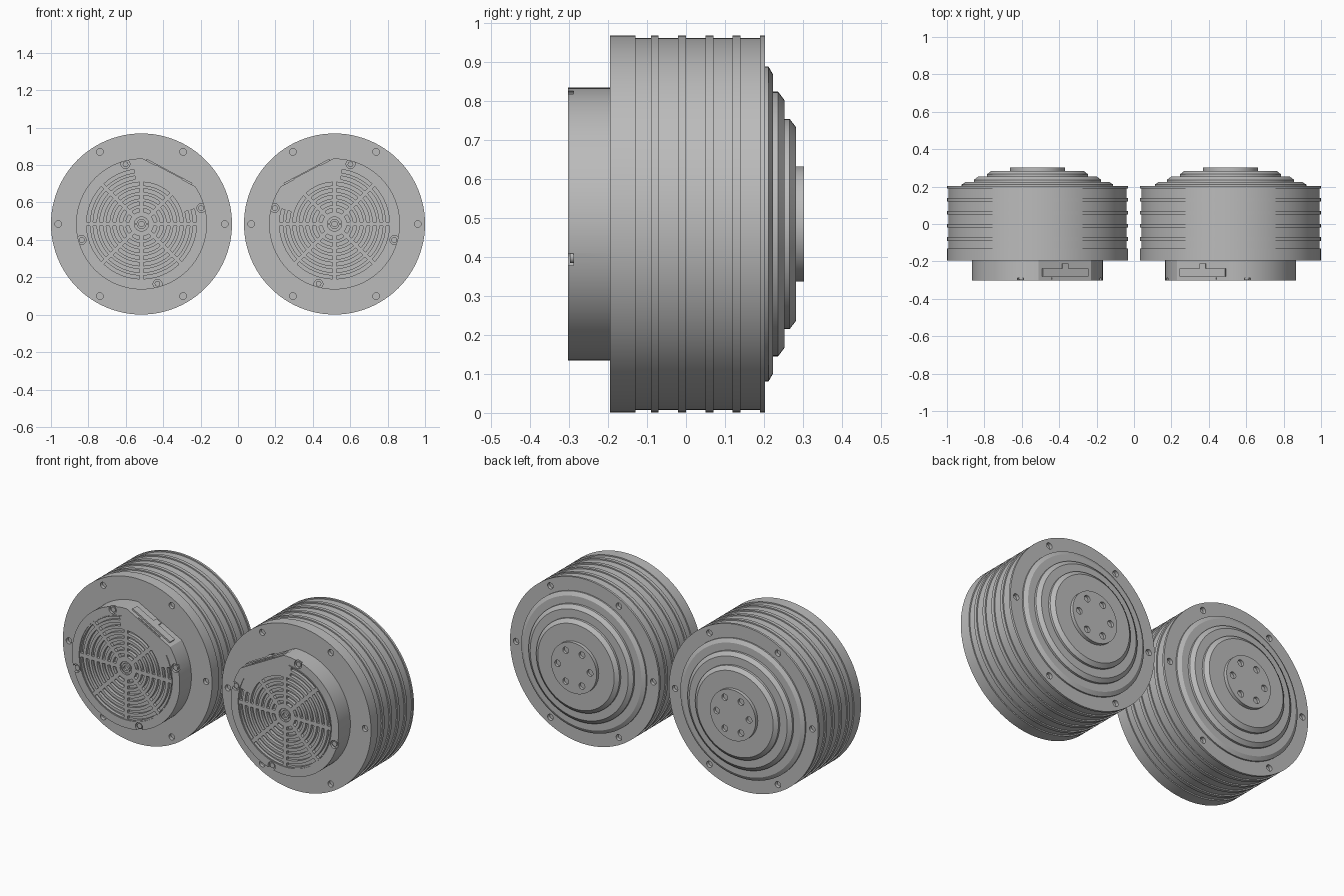
import bpy, bmesh
from math import radians, sin, cos, degrees, pi

if "Cube" in bpy.data.objects:
    bpy.data.objects.remove(bpy.data.objects["Cube"], do_unlink=True)

metal = bpy.data.materials.new("grey metal")
metal.use_nodes = True
GREY = (0.5, 0.5, 0.5, 1)
metal.diffuse_color = GREY
metal.node_tree.nodes["Principled BSDF"].inputs["Base Color"].default_value = GREY

CENTRE_X, CENTRE_Z = 0.516, 0.485
FLAT_ANGLE, FLAT_HALF, CAP_R = 62, 27, 0.35


def arc(r, a0, a1, steps):
    return [(r * cos(radians(a0 + (a1 - a0) * i / steps)),
             r * sin(radians(a0 + (a1 - a0) * i / steps))) for i in range(steps + 1)]


def circle(r, dist=0, angle=0, steps=20):
    cx, cz = dist * cos(radians(angle)), dist * sin(radians(angle))
    return [(cx + x, cz + z) for x, z in arc(r, 0, 360, steps)[:-1]]


def sector(r0, r1, a0, a1, steps):
    return arc(r0, a0, a1, steps) + arc(r1, a1, a0, steps)


def block(d0, d1, half, angle):
    # rectangle whose long side is tangent to the given direction
    c, s = cos(radians(angle)), sin(radians(angle))
    return [(d * c - t * s, d * s + t * c)
            for d, t in ((d0, -half), (d1, -half), (d1, half), (d0, half))]


def prism(bm, outline, y0, y1):
    front = [bm.verts.new((x, y0, z)) for x, z in outline]
    back = [bm.verts.new((x, y1, z)) for x, z in outline]
    bm.faces.new(front)
    bm.faces.new(back)
    n = len(outline)
    for i in range(n):
        j = (i + 1) % n
        bm.faces.new((front[i], front[j], back[j], back[i]))


def lathe(bm, profile, steps=96):
    rings = [[bm.verts.new((x, y, z)) for x, z in circle(r, steps=steps)] for r, y in profile]
    for a, b in zip(rings, rings[1:]):
        for i in range(steps):
            j = (i + 1) % steps
            bm.faces.new((a[i], a[j], b[j], b[i]))
    bm.faces.new(rings[0])
    bm.faces.new(rings[-1])


def finish(bm, name, side):
    # side = -1 mirrors the part for the other drum
    for v in bm.verts:
        v.co.x = side * (v.co.x - CENTRE_X)
        v.co.z += CENTRE_Z
    bmesh.ops.recalc_face_normals(bm, faces=bm.faces)
    mesh = bpy.data.meshes.new(name)
    bm.to_mesh(mesh)
    bm.free()
    mesh.materials.append(metal)
    ob = bpy.data.objects.new(name, mesh)
    bpy.context.collection.objects.link(ob)
    return ob


def smooth(ob):
    bpy.ops.object.select_all(action="DESELECT")
    ob.select_set(True)
    bpy.context.view_layer.objects.active = ob
    bpy.ops.object.shade_smooth_by_angle(angle=radians(25))


def carve(ob, cutter):
    cutter.hide_render = True
    mod = ob.modifiers.new("carve", "BOOLEAN")
    mod.operation, mod.solver, mod.object = "DIFFERENCE", "EXACT", cutter
    bpy.context.view_layer.objects.active = ob
    bpy.ops.object.modifier_apply(modifier=mod.name)
    bpy.data.objects.remove(cutter, do_unlink=True)


def build_drum(side, label):
    # Ribbed body with stepped back cover and hub
    rim, wall = 0.484, 0.477
    profile = [(rim, -0.195), (rim, -0.13), (wall, -0.13)]
    for y in (-0.08, -0.01, 0.06, 0.13):
        profile += [(wall, y - 0.01), (rim, y - 0.01), (rim, y + 0.01), (wall, y + 0.01)]
    profile += [(wall, 0.19), (rim, 0.19), (rim, 0.203)]
    for r, y0, y1 in ((0.405, 0.203, 0.224), (0.34, 0.224, 0.253), (0.27, 0.253, 0.283)):
        profile += [(r, y0), (r, (y0 + y1) / 2 - 0.002), (r - 0.022, y1)]
    profile += [(0.148, 0.283), (0.148, 0.303)]
    bm = bmesh.new()
    lathe(bm, profile)
    body = finish(bm, label + "_drum_body", side)

    # Bolt holes on both faces and on the hub
    bm = bmesh.new()
    for angle in range(0, 360, 60):
        hole = circle(0.018, 0.445, angle)
        prism(bm, hole, -0.25, -0.175)
        prism(bm, hole, 0.183, 0.25)
        prism(bm, circle(0.019, 0.105, angle), 0.288, 0.35)
    carve(body, finish(bm, "hole_cutter", side))
    smooth(body)

    # Front cap with one flattened side
    bm = bmesh.new()
    prism(bm, arc(CAP_R, FLAT_ANGLE + FLAT_HALF, FLAT_ANGLE - FLAT_HALF + 360, 80), -0.303, -0.19)
    cap = finish(bm, label + "_front_cap", side)

    # Vent slots, rim groove, centre ring and screw notches
    bm = bmesh.new()
    y0, y1 = -0.35, -0.285
    for ring in range(7):
        r = 0.075 + 0.035 * ring
        gap = degrees(0.011 / r)
        for start in range(0, 360, 45):
            a0, a1 = start + gap, start + 45 - gap
            if ring > 4:
                if start == 45:
                    continue
                if start == 0:
                    a1 = 16
                if start == 90:
                    a0 = 98
            prism(bm, sector(r - 0.009, r + 0.009, a0, a1, 6), y0, y1)
    prism(bm, sector(0.299, 0.303, 95, 389, 60), y0, -0.298)
    for start in (0, 180):
        prism(bm, sector(0.026, 0.038, start + 3, start + 177, 12), y0, -0.293)
    prism(bm, circle(0.014), y0, -0.293)
    screws = [15 + 90 * i for i in range(4)]
    for angle in screws:
        prism(bm, circle(0.024, 0.332, angle), y0, -0.289)
    carve(cap, finish(bm, "vent_cutter", side))
    smooth(cap)

    # Screw heads
    bm = bmesh.new()
    for angle in screws:
        prism(bm, circle(0.015, 0.33, angle), -0.298, -0.287)
    smooth(finish(bm, label + "_cap_screws", side))

    # Connector on the flat side
    bm = bmesh.new()
    prism(bm, block(0.3, 0.321, 0.138, FLAT_ANGLE), -0.28, -0.238)
    prism(bm, block(0.3, 0.321, 0.018, FLAT_ANGLE), -0.238, -0.21)
    prism(bm, block(0.3, 0.316, 0.08, FLAT_ANGLE), -0.296, -0.286)
    finish(bm, label + "_connector", side)


build_drum(1, "right")
build_drum(-1, "left")
